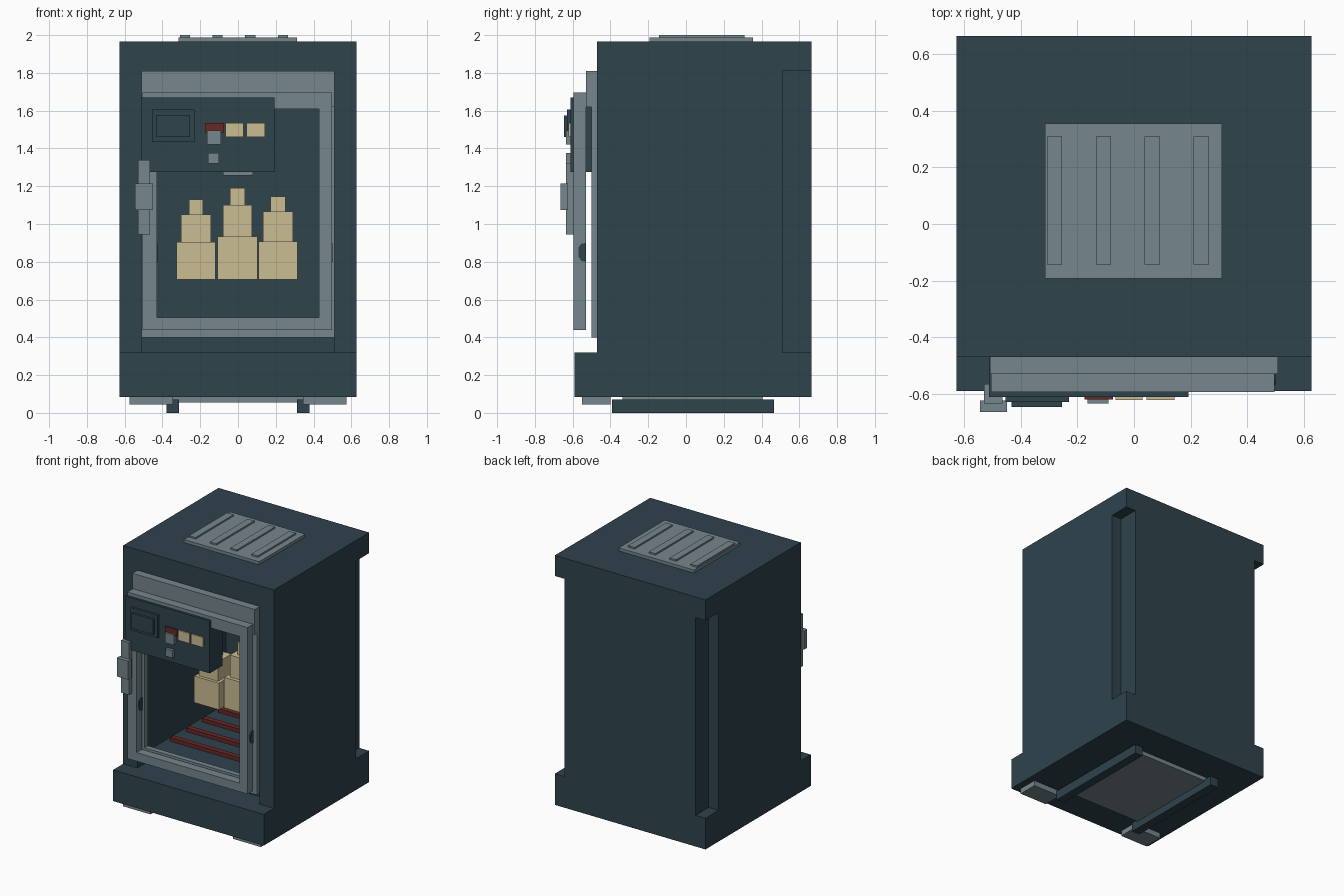
import bpy, bmesh, math

if "Cube" in bpy.data.objects:
    bpy.data.objects.remove(bpy.data.objects["Cube"])


def material(name, rgb):
    m = bpy.data.materials.new(name)
    m.diffuse_color = (*rgb, 1)
    m.use_nodes = True
    m.node_tree.nodes["Principled BSDF"].inputs["Base Color"].default_value = m.diffuse_color
    return m


DARK = material("dark_slate", (0.028, 0.056, 0.073))
GREY = material("steel_grey", (0.18, 0.24, 0.262))
TAN = material("warm_tan", (0.6, 0.51, 0.29))
RED = material("dark_red", (0.13, 0.022, 0.02))


def finish(name, bm, mat):
    bmesh.ops.recalc_face_normals(bm, faces=bm.faces)
    me = bpy.data.meshes.new(name)
    bm.to_mesh(me)
    bm.free()
    me.materials.append(mat)
    ob = bpy.data.objects.new(name, me)
    bpy.context.collection.objects.link(ob)
    return ob


def boxes(name, mat, *ranges):
    """One object from boxes given as x0, x1, y0, y1, z0, z1."""
    bm = bmesh.new()
    for x0, x1, y0, y1, z0, z1 in ranges:
        for v in bmesh.ops.create_cube(bm, size=1)["verts"]:
            v.co = ((x0 + x1) / 2 + v.co.x * (x1 - x0),
                    (y0 + y1) / 2 + v.co.y * (y1 - y0),
                    (z0 + z1) / 2 + v.co.z * (z1 - z0))
    return finish(name, bm, mat)


def extrude_x(name, mat, profile, x0, x1):
    """Extrude a (y, z) outline along x."""
    bm = bmesh.new()
    face = bm.faces.new([bm.verts.new((x0, y, z)) for y, z in profile])
    res = bmesh.ops.extrude_face_region(bm, geom=[face])
    for v in res["geom"]:
        if isinstance(v, bmesh.types.BMVert):
            v.co.x = x1
    return finish(name, bm, mat)


def ring(name, mat, outer, inner, y0, y1):
    """Rectangular frame; outer and inner are x0, x1, z0, z1."""
    a, b, c, d = outer
    e, f, g, h = inner
    return boxes(name, mat, (a, e, y0, y1, c, d), (f, b, y0, y1, c, d),
                 (e, f, y0, y1, c, g), (e, f, y0, y1, h, d))


def cut(target, *ranges):
    for r in ranges:
        cutter = boxes("cutter", DARK, r)
        cutter.hide_render = True
        mod = target.modifiers.new("cut", "BOOLEAN")
        mod.operation, mod.solver, mod.object = "DIFFERENCE", "EXACT", cutter
        dg = bpy.context.evaluated_depsgraph_get()
        me = bpy.data.meshes.new_from_object(target.evaluated_get(dg))
        target.modifiers.clear()
        target.data = me
        bpy.data.objects.remove(cutter)


# Cabinet with stepped plinth, oven cavity, lower slot and rear corner notches
cabinet = extrude_x("cabinet", DARK, [(-.59, .085), (.665, .085), (.665, 1.965),
                    (-.47, 1.965), (-.47, .32), (-.59, .32)], -.628, .628)
cut(cabinet,
    (-.45, .45, -.7, .5, .45, 1.62),
    (-.51, .51, -.7, -.37, .32, .41),
    (.546, .8, .51, .8, .32, 1.81),
    (-.8, -.546, .51, .8, .32, 1.81))

# Fixed door surround and hood
OPENING = (-.43, .43, .505, 1.61)
ring("door_surround", GREY, (-.51, .51, .4, 1.81), OPENING, -.5, -.46)
boxes("hood", GREY, (-.51, .51, -.53, -.5, 1.62, 1.81))

# Door frame
ring("door_frame", GREY, (-.505, .497, .44, 1.695), OPENING, -.595, -.53)
catch = [(-.53, .9), (-.555, .895), (-.57, .875), (-.57, .83), (-.555, .805), (-.53, .8)]
extrude_x("outer_catch", DARK, catch, .497, .501)
extrude_x("inner_catch", DARK, catch, -.43, -.426)

# Door handle
boxes("handle_bar", GREY, (-.53, -.465, -.635, -.565, .945, 1.34))
boxes("handle_grip", GREY, (-.545, -.45, -.665, -.625, 1.075, 1.215))

# Control panel
boxes("control_panel", DARK, (-.512, .193, -.612, -.46, 1.275, 1.67))
boxes("display_bezel", DARK, (-.455, -.23, -.63, -.61, 1.435, 1.605))
boxes("display_screen", DARK, (-.433, -.255, -.647, -.628, 1.46, 1.575))
boxes("warning_plate", RED, (-.175, -.075, -.62, -.61, 1.485, 1.535))
boxes("switches", GREY, (-.165, -.09, -.635, -.61, 1.42, 1.495),
      (-.16, -.1, -.635, -.61, 1.32, 1.375))
boxes("buttons", TAN, (-.065, .03, -.622, -.61, 1.46, 1.535),
      (.045, .143, -.622, -.61, 1.46, 1.535))

# Stacked blocks inside: centre x, front y, then width and top of each tier
for i, (cx, y0, tiers) in enumerate([
        (-.222, -.06, [(.205, .905), (.16, 1.05), (.075, 1.13)]),
        (-.003, -.01, [(.21, .935), (.155, 1.1), (.08, 1.19)]),
        (.212, -.05, [(.205, .908), (.16, 1.065), (.08, 1.145)])]):
    z, parts, cy = .705, [], y0 + .105
    for w, top in tiers:
        parts.append((cx - w / 2, cx + w / 2, cy - w / 2, cy + w / 2, z, top))
        z = top
    boxes(f"block_stack_{i + 1}", TAN, *parts)

# Heating bars on the oven floor and fitting on the back wall
boxes("heating_bars", RED,
      *[(-.415, .415, y - .02, y + .02, .45, .478) for y in (-.195, -.005, .185, .375)])
boxes("rear_fitting", GREY, (-.08, .08, .44, .5, 1.258, 1.35))

# Roof vent
boxes("vent_plate", GREY, (-.315, .312, -.193, .355, 1.965, 1.988))
boxes("vent_slats", GREY,
      *[(x - .027, x + .027, -.143, .31, 1.985, 2.0) for x in (-.281, -.108, .065, .238)])

# Underside plate, skids and front pads
boxes("underside_plate", GREY, (-.35, .35, -.335, .405, .055, .085))
boxes("skids", DARK, *[(s * .345 - .033, s * .345 + .033, -.393, .465, 0, .07) for s in (-1, 1)])
boxes("front_pads", GREY, *[(s * .46 - .115, s * .46 + .115, -.55, -.4, .045, .085) for s in (-1, 1)])
